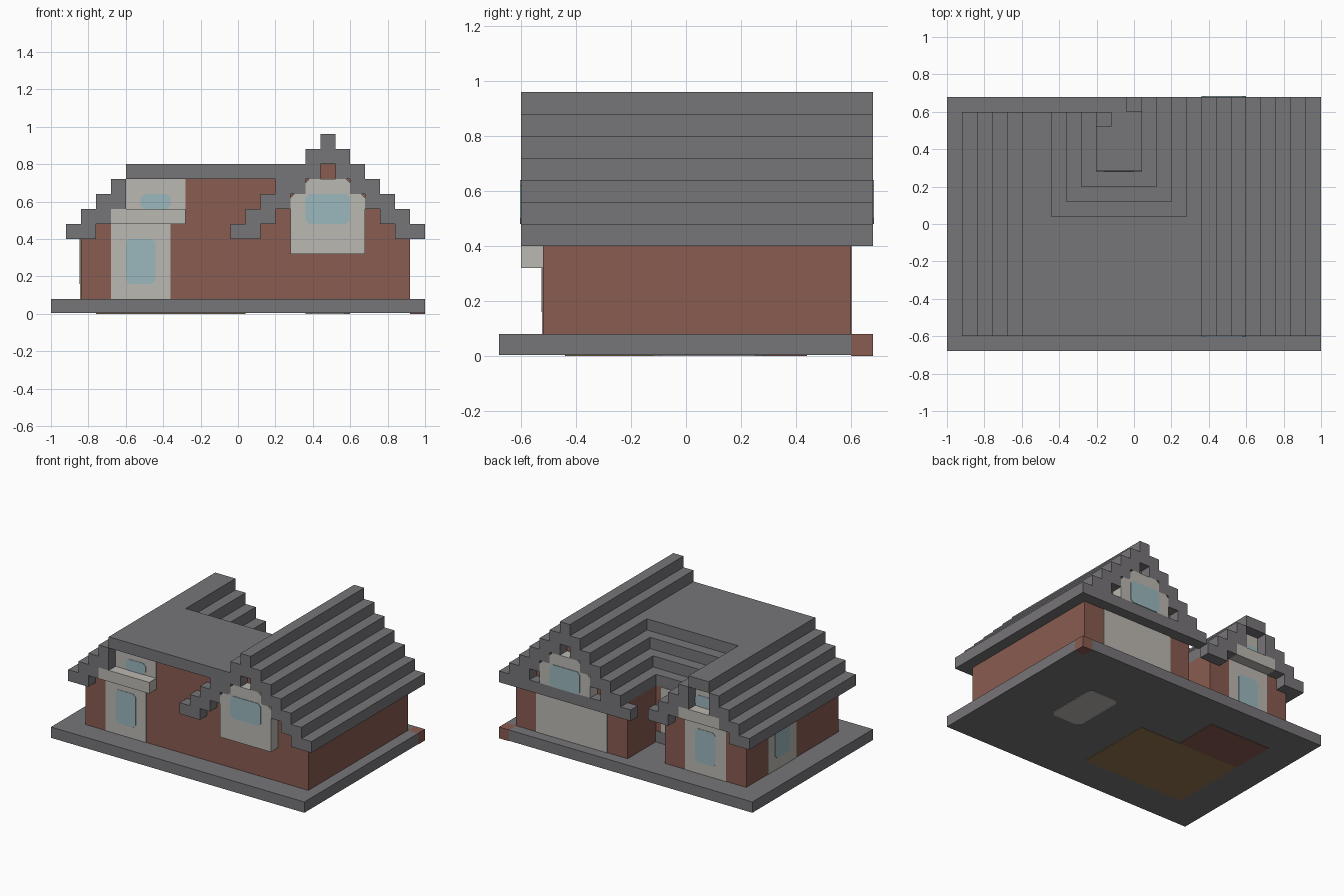
import bpy, bmesh

cube = bpy.data.objects.get("Cube")
if cube:
    bpy.data.objects.remove(cube, do_unlink=True)

U = 0.08  # height and width of one roof step


def material(name, rgb):
    m = bpy.data.materials.new(name)
    m.use_nodes = True
    m.diffuse_color = (*rgb, 1)
    m.node_tree.nodes["Principled BSDF"].inputs["Base Color"].default_value = (*rgb, 1)
    return m


SLATE = material("slate_grey", (0.183, 0.176, 0.186))
BRICK = material("brick_red", (0.248, 0.106, 0.082))
WHITE = material("off_white", (0.50, 0.48, 0.445))
GLASS = material("pale_blue_glass", (0.33, 0.475, 0.515))
OCHRE = material("ochre", (0.29, 0.18, 0.075))


def finish(name, bm, mat):
    bmesh.ops.recalc_face_normals(bm, faces=bm.faces[:])
    mesh = bpy.data.meshes.new(name)
    bm.to_mesh(mesh)
    bm.free()
    mesh.materials.append(mat)
    obj = bpy.data.objects.new(name, mesh)
    bpy.context.collection.objects.link(obj)
    return obj


def blocks(name, mat, boxes):
    """One object from boxes given as (x0, x1, y0, y1, z0, z1)."""
    bm = bmesh.new()
    for x0, x1, y0, y1, z0, z1 in boxes:
        verts = bmesh.ops.create_cube(bm, size=1)["verts"]
        for v in verts:
            v.co.x = x1 if v.co.x > 0 else x0
            v.co.y = y1 if v.co.y > 0 else y0
            v.co.z = z1 if v.co.z > 0 else z0
    return finish(name, bm, mat)


def prism(name, mat, outline, axis, low, high):
    """Extrude a 2D outline along an axis (0 = x, 1 = y, 2 = z)."""
    bm = bmesh.new()
    verts = []
    for p in outline:
        co = list(p)
        co.insert(axis, low)
        verts.append(bm.verts.new(co))
    face = bm.faces.new(verts)
    new = bmesh.ops.extrude_face_region(bm, geom=[face])["geom"]
    for v in new:
        if isinstance(v, bmesh.types.BMVert):
            v.co[axis] = high
    return finish(name, bm, mat)


def clipped(a0, a1, b0, b1, c=0.02):
    """Rectangle with cut corners."""
    return [(a0 + c, b0), (a1 - c, b0), (a1, b0 + c), (a1, b1 - c),
            (a1 - c, b1), (a0 + c, b1), (a0, b1 - c), (a0, b0 + c)]


def level(k):
    return 0.4 + U * k, 0.48 + U * k


# Base slab with one brick corner
blocks("base_slab", SLATE, [(-1, 1, -0.68, 0.6, 0.003, U), (-1, 0.92, 0.6, 0.68, 0.003, U)])
blocks("base_corner_brick", BRICK, [(0.92, 1, 0.6, 0.68, 0, U)])

# Colour patches under the base
blocks("underside_ochre_patch", OCHRE, [(-0.76, 0.04, -0.44, 0.12, 0, 0.006)])
blocks("underside_brick_patch", BRICK, [(-0.76, -0.28, 0.12, 0.44, 0, 0.006)])
prism("underside_white_patch", WHITE, clipped(0.36, 0.6, -0.12, 0.28, 0.03), 2, 0, 0.006)

# Brick walls around the rear court, filled up under the stepped roof
walls = [(-0.84, 0.92, -0.52, 0.28, U, 0.4),
         (0.04, 0.92, 0.2, 0.6, U, 0.4),
         (-0.84, -0.2, 0.2, 0.52, U, 0.4)]
for k in range(5):
    z = level(k)
    left = 0.04 if k == 0 else 0.12 + U * k
    walls.append((left, 0.84 - U * k, -0.52, 0.6, *z))
    if k < 4:
        x0 = min(-0.76 + U * k, -0.6)
        x1 = -0.2 if k == 0 else max(-0.28 - U * k, -0.44)
        walls.append((x0, x1, -0.52, 0.52, *z))
        walls.append((x0, 0.44, -0.52, 0.28 - U * k, *z))
blocks("brick_walls", BRICK, walls)

# Right wing roof, a full stepped gable
right_roof = []
for k in range(7):
    z = level(k)
    right_roof.append((max(0.84 - U * k, 0.44), 1 - U * k, -0.6, 0.68, *z))
    x0, x1 = -0.04 + U * k, min(0.12 + U * k, 0.52)
    if k >= 4:
        right_roof.append((x0, x1, -0.6, 0.68, *z))
    else:
        right_roof.append((x0, x1, -0.6, -0.52, *z))
        right_roof.append((x0, x1, 0.6 if k == 0 else 0.04, 0.68, *z))
right_roof.append((-0.04, 1, 0.6, 0.68, *level(0)))  # rear tie beam
blocks("right_wing_roof", SLATE, right_roof)

# Left wing roof with a flat ridge
left_roof = []
for k in range(5):
    z = level(k)
    outer = -0.92 + U * k
    inner = -0.12 - U * k
    width = U if k == 3 else 2 * U
    left_roof.append((outer, outer + width, -0.6, 0.6, *z))
    if k < 4:
        left_roof.append((inner - width, inner, 0.52 if k == 0 else 0.04, 0.6, *z))
blocks("left_wing_roof", SLATE, left_roof)

# Flat middle roof stepping down into the court
middle_roof = [(-0.6, 0.36, -0.6, 0.04, *level(4))]
for k in range(1, 5):
    s = U * (k - 1)
    middle_roof.append((-0.2 - s, 0.04 + s, 0.12 - s, 0.28 - s, *level(k)))
blocks("middle_roof", SLATE, middle_roof)

# Gable windows on the right wing, front and rear
for side, sill, y0, y1, glass_y in (("front", 0.32, -0.6, -0.52, -0.604),
                                    ("rear", 0.48, 0.6, 0.68, 0.684)):
    c = 0.02
    frame = [(0.28, sill), (0.68, sill), (0.68, 0.64 - c), (0.68 - c, 0.64),
             (0.6 + c, 0.64), (0.6, 0.64 + c), (0.6, 0.72 - c), (0.6 - c, 0.72),
             (0.36 + c, 0.72), (0.36, 0.72 - c), (0.36, 0.64 + c), (0.36 - c, 0.64),
             (0.28 + c, 0.64), (0.28, 0.64 - c)]
    prism(side + "_gable_window_frame", WHITE, frame, 1, y0, y1)
    prism(side + "_gable_window_glass", GLASS, clipped(0.36, 0.6, 0.48, 0.64), 1,
          glass_y, (y0 if side == "front" else y1))

# Doors, awnings and upper windows on the left wing
for side, s, x_end, w0, w1, g0, g1 in (("front", -1, -0.28, -0.6, -0.28, -0.52, -0.36),
                                       ("rear", 1, -0.36, -0.6, -0.44, -0.6, -0.44)):
    wall, proud, glass, edge = (s * d for d in (0.519, 0.523, 0.526, 0.6))
    y = sorted((wall, proud))
    blocks(side + "_door_frame", WHITE, [(-0.68, -0.36, *y, U, 0.48)])
    blocks(side + "_awning", WHITE, [(-0.68, x_end, *sorted((wall, edge)), 0.48, 0.56)])
    blocks(side + "_upper_window_frame", WHITE, [(w0, w1, *y, 0.56, 0.72)])
    prism(side + "_door_glass", GLASS, clipped(-0.6, -0.44, 0.16, 0.4), 1, wall, glass)
    prism(side + "_upper_window_glass", GLASS, clipped(g0, g1, 0.56, 0.64), 1, wall, glass)

# Rear wide door, left side door and court door
blocks("rear_wide_door", WHITE, [(0.2, 0.76, 0.599, 0.604, U, 0.4)])
blocks("side_door_frame", WHITE, [(-0.844, -0.839, -0.04, 0.28, U, 0.4)])
prism("side_door_glass", GLASS, clipped(0.04, 0.2, 0.16, 0.4), 0, -0.847, -0.839)
blocks("court_door", WHITE, [(-0.16, 0, 0.279, 0.284, 0.16, 0.48)])
blocks("court_door_sill", SLATE, [(-0.2, 0.04, 0.279, 0.286, U, 0.16)])
